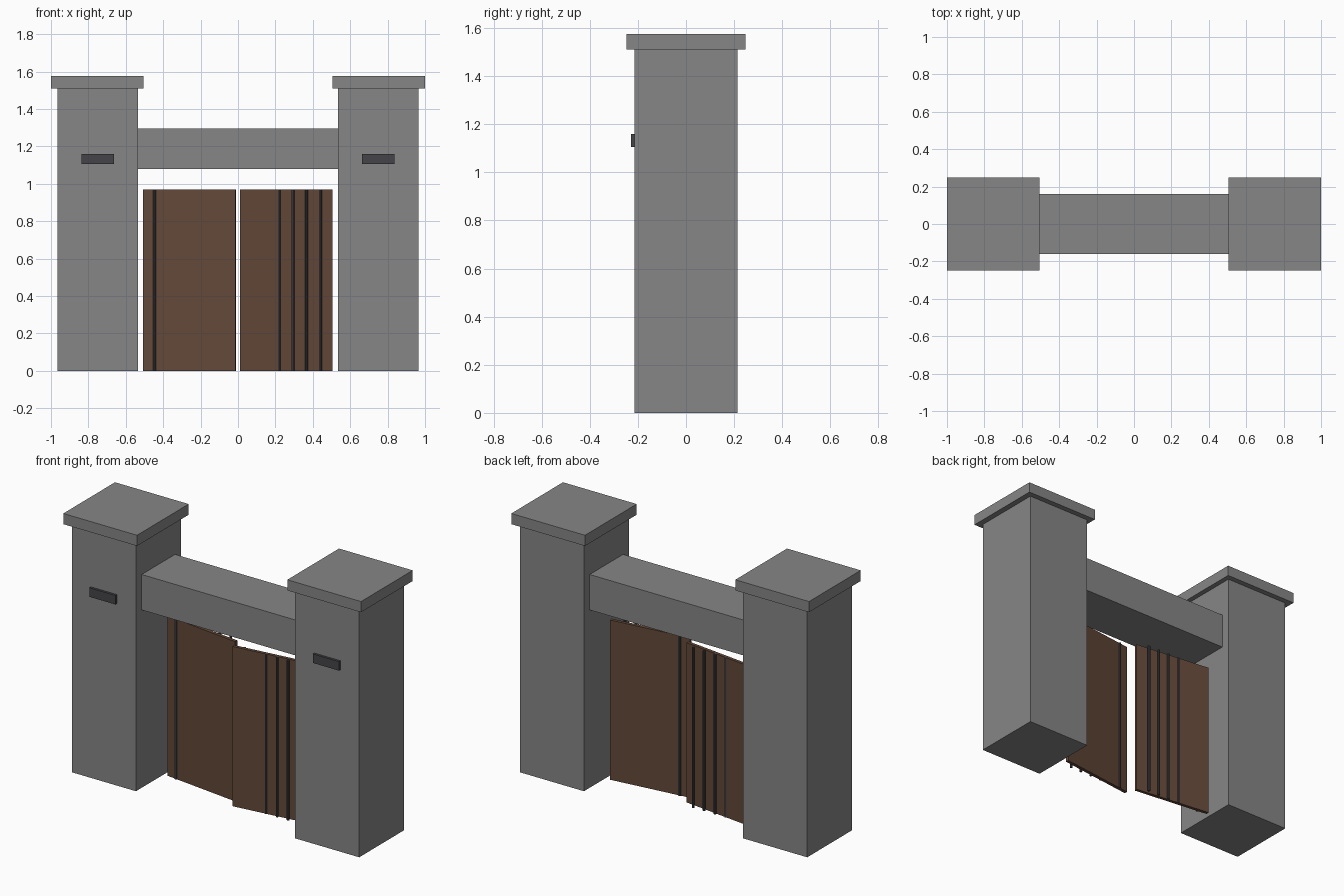
import bpy
import math
from mathutils import Matrix, Vector

cube = bpy.data.objects.get("Cube")
if cube:
    bpy.data.objects.remove(cube, do_unlink=True)


def material(name, rgb):
    mat = bpy.data.materials.new(name)
    mat.use_nodes = True
    colour = (*rgb, 1.0)
    mat.diffuse_color = colour
    mat.node_tree.nodes["Principled BSDF"].inputs["Base Color"].default_value = colour
    return mat


STONE = material("grey_stone", (0.24, 0.24, 0.24))
WOOD = material("brown_wood", (0.125, 0.065, 0.04))
METAL = material("dark_metal", (0.06, 0.06, 0.068))


def box(name, low, high, mat):
    """Box between two opposite corners."""
    low, high = Vector(low), Vector(high)
    bpy.ops.mesh.primitive_cube_add(size=1, location=(low + high) / 2)
    obj = bpy.context.object
    obj.name = name
    obj.data.transform(Matrix.Diagonal((*(high - low), 1)))
    obj.data.materials.append(mat)
    return obj


def rod(name, x, y, height):
    bpy.ops.mesh.primitive_cylinder_add(
        vertices=8, radius=0.008, depth=height, location=(x, y, height / 2))
    obj = bpy.context.object
    obj.name = name
    obj.data.materials.append(METAL)
    bpy.ops.object.shade_smooth_by_angle()


# Pillars with overhanging caps and a small plate on the front
for side, s in (("left", 1), ("right", -1)):
    def span(a, b):
        return sorted((s * a, s * b))
    x0, x1 = span(0.535, 0.965)
    box(side + "_pillar", (x0, -0.215, 0), (x1, 0.215, 1.51), STONE)
    x0, x1 = span(0.505, 1.0)
    box(side + "_pillar_cap", (x0, -0.248, 1.51), (x1, 0.248, 1.575), STONE)
    x0, x1 = span(0.663, 0.838)
    box(side + "_plate", (x0, -0.229, 1.105), (x1, -0.215, 1.16), METAL)

# Lintel beam
box("beam", (-0.54, -0.16, 1.08), (0.54, 0.16, 1.295), STONE)

# Gate leaves, each swung slightly about its +x edge, with upright rods
HEIGHT, WIDTH = 0.97, 0.498
for side, edge, s in (("left", 0.505, 1), ("right", -0.013, -1)):
    leaf = box(side + "_gate_leaf", (-WIDTH, -0.01, 0), (0, 0.01, HEIGHT), WOOD)
    leaf.data.transform(Matrix.Translation(leaf.location))
    leaf.location = (edge, 0, 0)
    leaf.rotation_euler.z = s * math.radians(6.9)
    for i in range(6):
        rod(f"{side}_gate_rod_{i + 1}", edge - 0.065 - i * 0.0735, -s * 0.042, HEIGHT)
